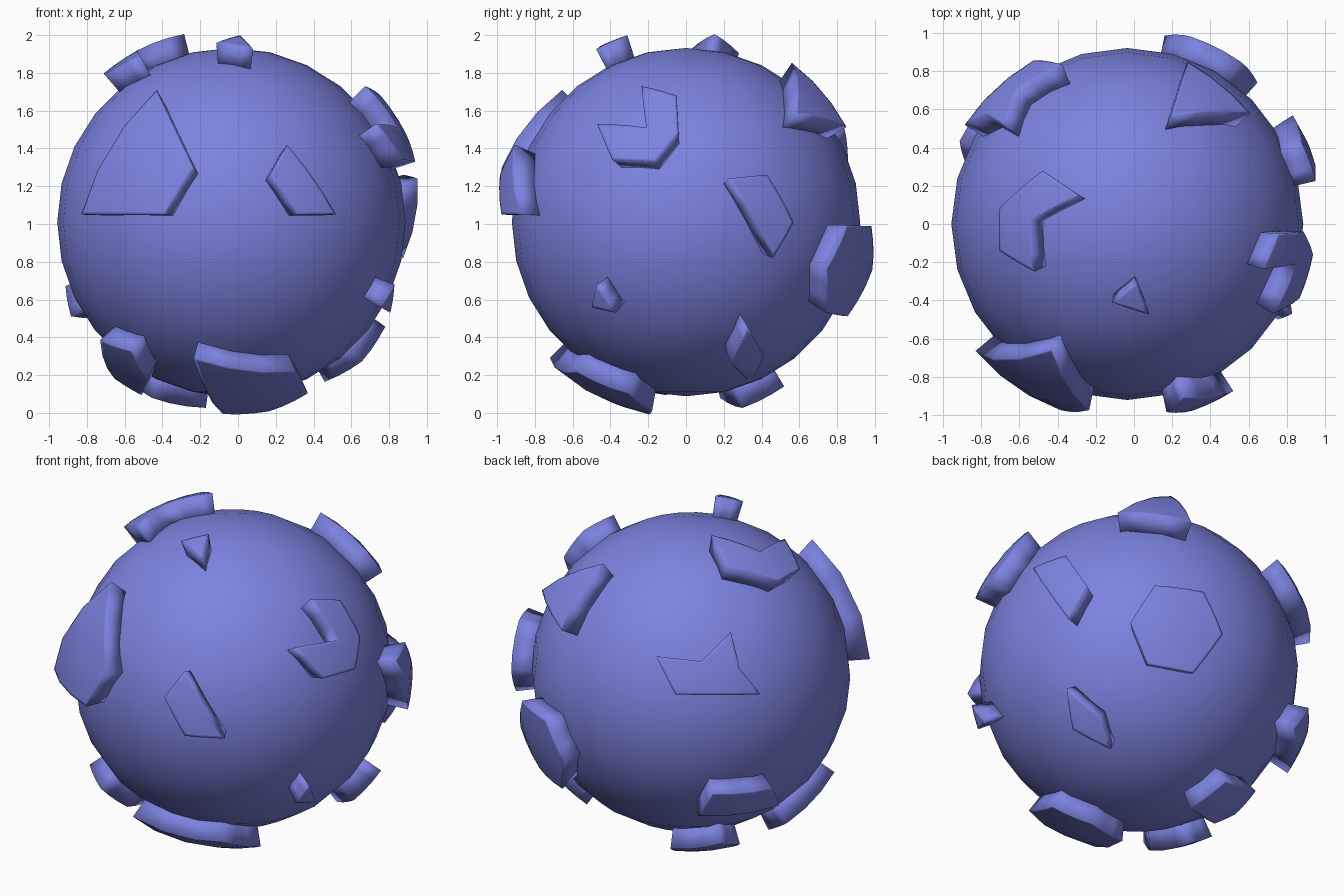
import bpy, bmesh, math
from mathutils import Vector

if "Cube" in bpy.data.objects:
    bpy.data.objects.remove(bpy.data.objects["Cube"])

CENTRE = Vector((-0.035, 0, 1.01))
R_BALL, R_TOP, R_ROOT = 0.922, 1.037, 0.88

blue = bpy.data.materials.new("blue")
blue.diffuse_color = (0.2, 0.225, 0.74, 1)
blue.use_nodes = True
blue.node_tree.nodes["Principled BSDF"].inputs["Base Color"].default_value = blue.diffuse_color

# Core ball
bpy.ops.mesh.primitive_uv_sphere_add(segments=24, ring_count=14, radius=R_BALL, location=CENTRE)
ball = bpy.context.object
ball.name = "ball"
ball.data.shade_smooth()
ball.data.materials.append(blue)


def on_sphere(az, el, u, v):
    """Point of the outer shell whose offsets seen from direction (az, el) are u right, v up."""
    a, e = math.radians(az), math.radians(el)
    h = Vector((math.cos(a), math.sin(a), 0))
    up_z = Vector((0, 0, 1))
    d = h * math.cos(e) + up_z * math.sin(e)
    right = Vector((-h.y, h.x, 0))
    up = up_z * math.cos(e) - h * math.sin(e)
    w = math.sqrt(max(0, R_TOP ** 2 - u * u - v * v))
    return d * w + right * u + up * v


def plate(name, view, pts):
    """Raised plate: polygon outline wrapped on the shell, with radial side walls."""
    bm = bmesh.new()
    bm.faces.new([bm.verts.new(on_sphere(*view, u, v)) for u, v in pts])
    bmesh.ops.triangulate(bm, faces=bm.faces[:])
    bmesh.ops.subdivide_edges(bm, edges=bm.edges[:], cuts=2, use_grid_fill=True)
    for v in bm.verts:
        v.co = v.co.normalized() * R_ROOT
    ext = bmesh.ops.extrude_face_region(bm, geom=bm.faces[:])["geom"]
    for v in ext:
        if isinstance(v, bmesh.types.BMVert):
            v.co = v.co.normalized() * R_TOP
    bmesh.ops.recalc_face_normals(bm, faces=bm.faces[:])
    # narrow rim keeps the top evenly shaded
    top = [f for f in bm.faces if all(v.co.length > R_TOP - 0.01 for v in f.verts)]
    bmesh.ops.inset_region(bm, faces=top, thickness=0.015, use_even_offset=True)
    me = bpy.data.meshes.new(name)
    bm.to_mesh(me)
    bm.free()
    me.shade_smooth()
    me.materials.append(blue)
    ob = bpy.data.objects.new(name, me)
    ob.location = CENTRE
    bpy.context.collection.objects.link(ob)


# Viewing directions: azimuth, elevation
FRONT, RIGHT, TOP, BOTTOM = (-90, 0), (0, 0), (-90, 90), (-90, -90)
BACK_LEFT, BACK_RIGHT = (125, 25), (50, -28)

# Plate outlines as offsets from the ball centre
plate("front_large_plate", FRONT, [(-.795, .04), (-.395, .70), (-.20, .29), (-.35, .04)])
plate("front_small_plate", FRONT, [(.205, .25), (.295, .41), (.555, .04), (.345, .04)])
plate("right_notched_plate", RIGHT, [(-.235, .72), (-.05, .67), (-.04, .47), (-.16, .32),
                                     (-.39, .33), (-.47, .52), (-.21, .50)])
plate("right_quad_plate", RIGHT, [(.225, .23), (.43, .25), (.57, 0), (.46, -.19)])
plate("right_small_triangle", RIGHT, [(-.47, -.33), (-.50, -.45), (-.37, -.48)])
plate("top_triangle_plate", TOP, [(.225, .56), (.315, .85), (.645, .58)])
plate("top_small_triangle", TOP, [(.045, -.31), (-.08, -.41), (.115, -.475)])
plate("top_notched_plate", TOP, [(-.67, .08), (-.445, .28), (-.25, .15), (-.50, .02),
                                 (-.485, -.25), (-.67, -.14)])
plate("bottom_front_plate", BOTTOM, [(-.20, .72), (.34, .58), (.405, .30), (.20, .18), (-.045, .20)])
plate("bottom_left_plate", BOTTOM, [(-.695, .45), (-.525, .58), (-.445, .43), (-.475, .10), (-.62, .08)])
plate("bottom_back_plate", BOTTOM, [(-.135, -.30), (-.22, -.52), (-.52, -.43), (-.52, -.25), (-.42, -.18)])
plate("back_left_notched_plate", BACK_LEFT, [(-.20, .09), (.06, .06), (.23, .23), (.28, .02),
                                             (.40, -.13), (-.09, -.13)])
plate("back_left_low_plate", BACK_LEFT, [(.04, -.83), (.12, -.70), (.47, -.67), (.51, -.77)])
plate("back_hexagon_plate", BACK_RIGHT, [(-.047, .25), (.093, .47), (.375, .435), (.485, .19),
                                         (.315, -.04), (.05, .01)])
plate("back_right_quad_plate", BACK_RIGHT, [(-.415, -.125), (-.22, -.29), (-.16, -.475), (-.38, -.36)])
